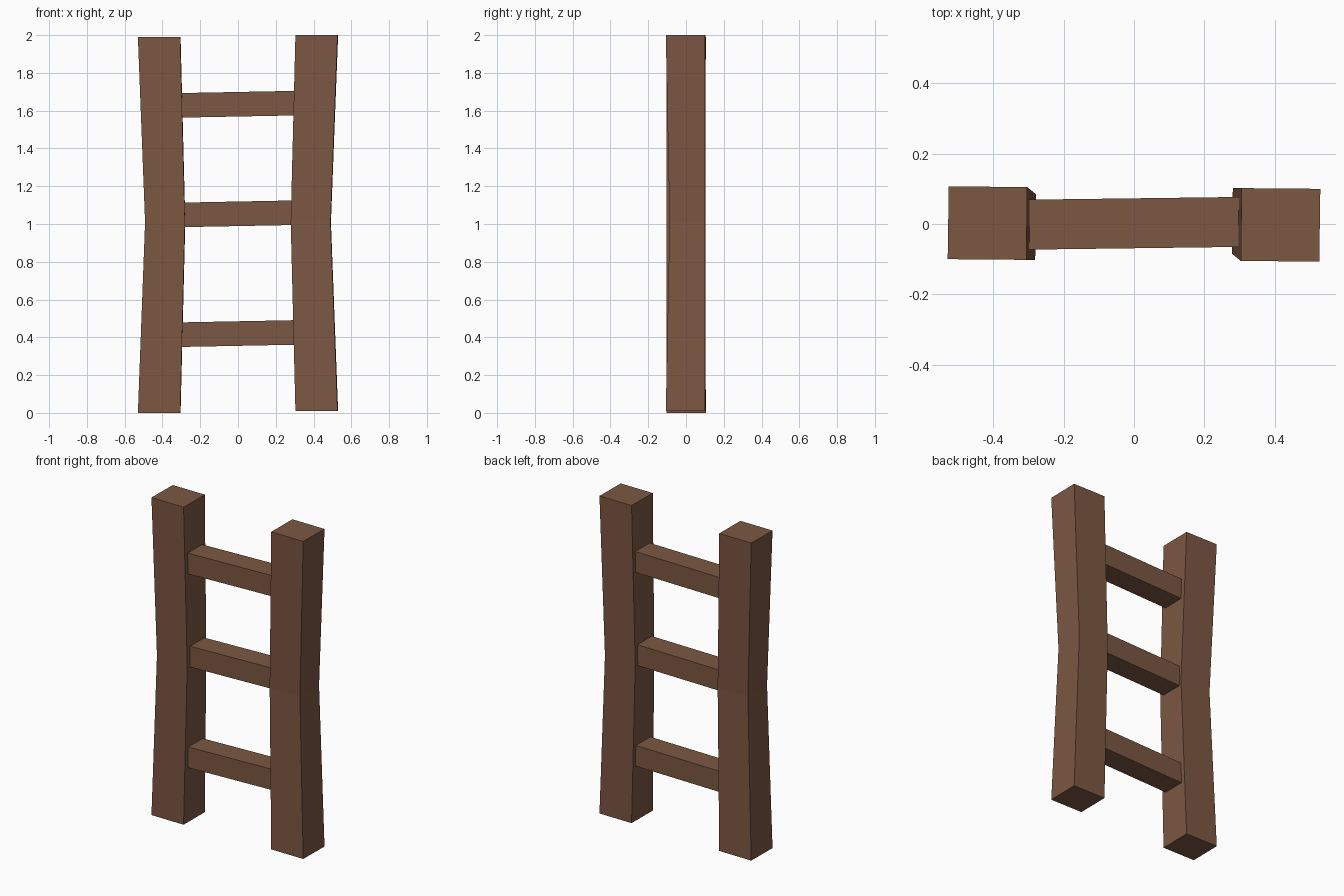
import bpy, bmesh

if "Cube" in bpy.data.objects:
    bpy.data.objects.remove(bpy.data.objects["Cube"])

wood = bpy.data.materials.new("brown wood")
wood.diffuse_color = (0.2, 0.096, 0.055, 1)
wood.use_nodes = True
wood.node_tree.nodes["Principled BSDF"].inputs["Base Color"].default_value = wood.diffuse_color


def loft(name, rings):
    """Solid through a stack of four-cornered rings, capped at both ends."""
    bm = bmesh.new()
    loops = [[bm.verts.new(p) for p in ring] for ring in rings]
    for a, b in zip(loops, loops[1:]):
        for i in range(4):
            j = (i + 1) % 4
            bm.faces.new((a[i], a[j], b[j], b[i]))
    bm.faces.new(loops[0][::-1])
    bm.faces.new(loops[-1])
    bmesh.ops.recalc_face_normals(bm, faces=bm.faces[:])
    mesh = bpy.data.meshes.new(name)
    bm.to_mesh(mesh)
    bm.free()
    mesh.materials.append(wood)
    obj = bpy.data.objects.new(name, mesh)
    bpy.context.collection.objects.link(obj)
    return obj


# Bowed posts: the right one is the left one turned half way round z
END = [(-0.53, -0.1), (-0.306, -0.102), (-0.304, 0.105), (-0.527, 0.107)]
MID = [(-0.492, -0.1), (-0.281, -0.102), (-0.279, 0.085), (-0.49, 0.087)]
for name, s, bottom, top in (("left_post", 1, 0.0, 1.99), ("right_post", -1, 0.01, 2.0)):
    loft(name, [[(s * x, s * y, z) for x, y in ring]
                for ring, z in ((END, bottom), (MID, 1.01), (END, top))])

# Slightly tilted rungs, ends buried in the posts
for name, z in (("lower_rung", 0.42), ("middle_rung", 1.054), ("upper_rung", 1.634)):
    rings = []
    for s in (-1, 1):
        x, cy, cz = s * 0.31, s * 0.004 + 0.002, z + s * 0.006
        rings.append([(x, cy + a * 0.071, cz + b * 0.065)
                      for a, b in ((-1, -1), (1, -1), (1, 1), (-1, 1))])
    loft(name, rings)
